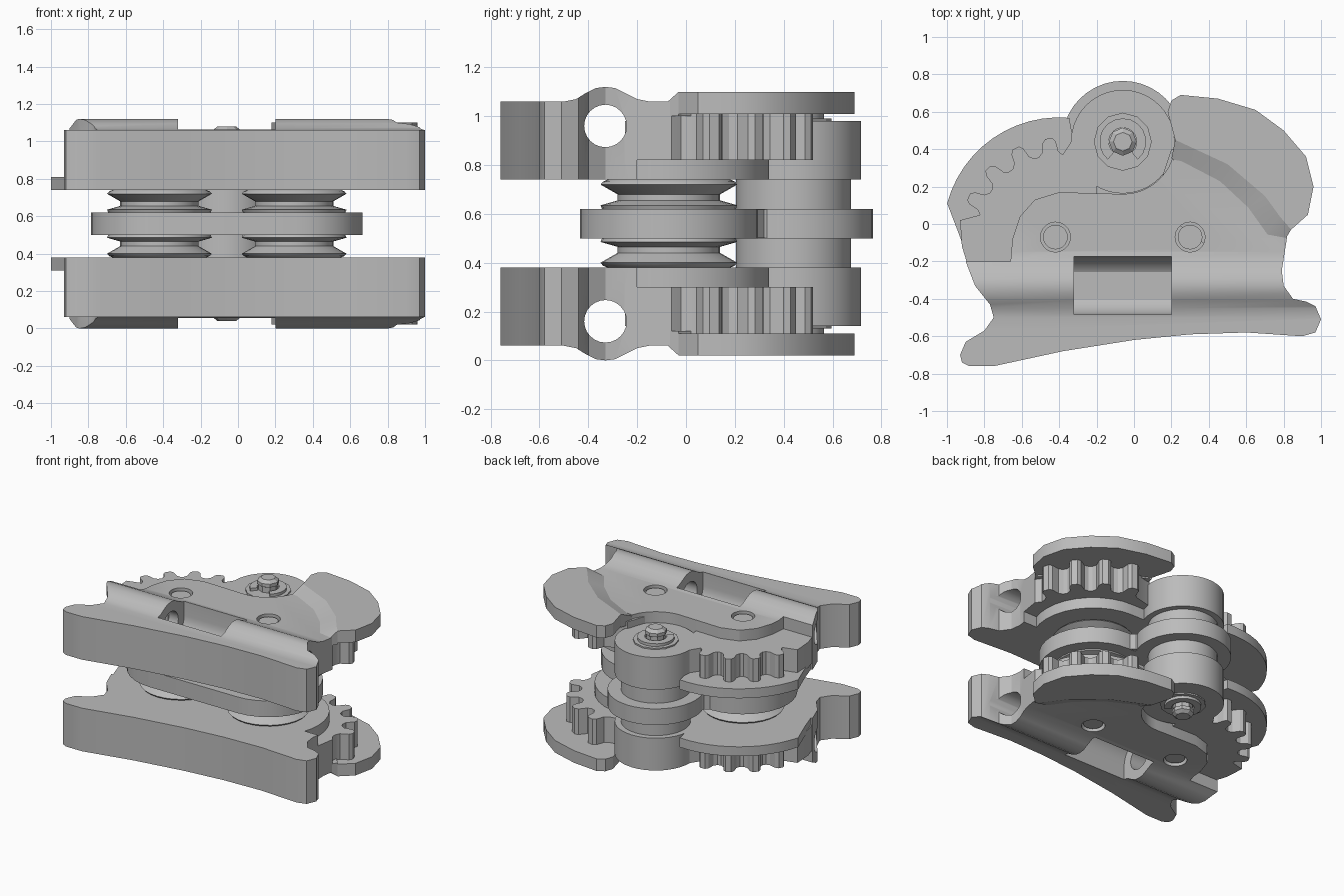
import bpy, bmesh, math
from math import sin, cos, radians, pi

if "Cube" in bpy.data.objects:
    bpy.data.objects.remove(bpy.data.objects["Cube"])

MID = 0.56                      # mirror plane height
HINGE = (-0.06, 0.44)
WHEELS = {"right": (-0.42, -0.07), "left": (0.3, -0.07)}

grey = bpy.data.materials.new("grey_metal")
grey.use_nodes = True
grey.diffuse_color = (0.5, 0.5, 0.5, 1)
grey.node_tree.nodes["Principled BSDF"].inputs["Base Color"].default_value = (0.5, 0.5, 0.5, 1)


def make(name, bm):
    bmesh.ops.remove_doubles(bm, verts=bm.verts, dist=1e-5)
    bmesh.ops.recalc_face_normals(bm, faces=bm.faces)
    me = bpy.data.meshes.new(name)
    bm.to_mesh(me)
    bm.free()
    me.materials.append(grey)
    ob = bpy.data.objects.new(name, me)
    bpy.context.collection.objects.link(ob)
    ob.location.z = MID
    return ob


def prism(name, pts, lo, hi, axis="z"):
    """Extrude an outline along z (points x, y) or along x (points y, z)."""
    bm = bmesh.new()
    if axis == "z":
        vs = [bm.verts.new((p[0], p[1], lo - MID)) for p in pts]
        step = (0, 0, hi - lo)
    else:
        vs = [bm.verts.new((lo, p[0], p[1] - MID)) for p in pts]
        step = (hi - lo, 0, 0)
    face = bm.faces.new(vs)
    top = bmesh.ops.extrude_face_region(bm, geom=[face], use_keep_orig=True)["geom"]
    bmesh.ops.translate(bm, vec=step, verts=[v for v in top if isinstance(v, bmesh.types.BMVert)])
    return make(name, bm)


def arc(c, r, a0, a1, n=12):
    return [(c[0] + r * cos(radians(a0 + (a1 - a0) * i / n)),
             c[1] + r * sin(radians(a0 + (a1 - a0) * i / n))) for i in range(n + 1)]


def disc(name, c, r, lo, hi, n=32, axis="z"):
    return prism(name, arc(c, r, 0, 360 - 360 / n, n - 1), lo, hi, axis)


def lathe(name, c, profile, n=32):
    bm = bmesh.new()
    rings = [[bm.verts.new((c[0] + r * cos(2 * pi * i / n), c[1] + r * sin(2 * pi * i / n), z - MID))
              for i in range(n)] for r, z in profile]
    for a, b in zip(rings, rings[1:]):
        for i in range(n):
            j = (i + 1) % n
            bm.faces.new((a[i], a[j], b[j], b[i]))
    bm.faces.new(rings[0])
    bm.faces.new(rings[-1])
    return make(name, bm)


def stadium(r):
    return arc(WHEELS["left"], r, -90, 90, 16) + arc(WHEELS["right"], r, 90, 270, 16)


def teeth(c, r_in, r_out, a0, count, pitch):
    pts = []
    for k in range(count):
        a = a0 + k * pitch
        for off, r in ((-0.42, r_in), (-0.27, r_in + 0.02), (-0.2, r_out - 0.02), (-0.1, r_out),
                       (0.1, r_out), (0.2, r_out - 0.02), (0.27, r_in + 0.02), (0.42, r_in)):
            t = radians(a + off * pitch)
            pts.append((c[0] + r * cos(t), c[1] + r * sin(t)))
    return pts


def boolean(ob, cutter, op):
    m = ob.modifiers.new("cut", "BOOLEAN")
    m.operation, m.object, m.solver = op, cutter, "EXACT"
    bpy.context.view_layer.update()
    with bpy.context.temp_override(object=ob, active_object=ob, selected_objects=[ob]):
        bpy.ops.object.modifier_apply(modifier=m.name)
    bpy.data.objects.remove(cutter)


mirrored = []

# Jaw body: side profile with the tube ridge, trimmed to the plan outline
profile = [(-0.9, 0.74), (-0.9, 1.06), (-0.5, 1.06), (-0.45, 1.07), (-0.41, 1.095), (-0.37, 1.115),
           (-0.33, 1.12), (-0.29, 1.115), (-0.25, 1.095), (-0.2, 1.07), (-0.15, 1.06),
           (0.8, 1.06), (0.8, 0.82), (-0.2, 0.82), (-0.2, 0.74)]
outline = [(-0.93, -0.7), (-0.92, -0.74), (-0.88, -0.76), (-0.75, -0.76), (-0.38, -0.68), (0, -0.62),
           (0.3, -0.59), (0.6, -0.58), (0.9, -0.6), (0.97, -0.58), (1, -0.51), (0.97, -0.44),
           (0.92, -0.415), (0.85, -0.4), (0.8, -0.33), (0.79, -0.25), (0.82, -0.06), (0.7, 0.1),
           (0.5, 0.25), (0.3, 0.33)]
outline += arc(HINGE, 0.28, -20, -90, 8)
outline += [(-0.4, 0.17), (-0.53, 0.13), (-0.61, 0.04), (-0.65, -0.08), (-0.66, -0.2), (-0.9, -0.2),
            (-0.85, -0.33), (-0.77, -0.43), (-0.75, -0.5), (-0.8, -0.57), (-0.9, -0.63)]
body = prism("jaw_body", profile, -1.2, 1.2, "x")
boolean(body, prism("trim", outline, 0.6, 1.3), "INTERSECT")
tube = (-0.33, 0.96)
boolean(body, disc("bore", tube, 0.087, -1.3, 1.3, 24, "x"), "DIFFERENCE")
window = [(tube[0] - 0.155, 1.3)] + arc(tube, 0.155, 180, 360, 16) + [(tube[0] + 0.155, 1.3)]
boolean(body, prism("window", window, -0.32, 0.2, "x"), "DIFFERENCE")
for c in WHEELS.values():
    boolean(body, disc("axle_recess", c, 0.08, 1.02, 1.3, 20), "DIFFERENCE")
mirrored.append(body)

# Right toothed sector with its low guard flange
gear_r = [(-0.93, 0.02)] + list(reversed(teeth((-0.4, -0.07), 0.44, 0.53, 96, 4, 20)))
gear_r += [(-0.33, 0.45), (-0.2, 0.3), (-0.2, 0.1), (-0.4, -0.25), (-0.88, -0.25), (-0.92, -0.12)]
mirrored.append(prism("right_gear_sector", gear_r, 0.79, 0.98))
flange_r = arc((-0.4, -0.05), 0.62, 165, 85, 12)
flange_r += [(-0.3, 0.3), (-0.3, -0.25), (-0.87, -0.25), (-0.93, -0.07)]
mirrored.append(prism("right_flange", flange_r, 0.74, 0.81))

# Left toothed sector under a high guard flange
gear_l = teeth((0.3, -0.07), 0.5, 0.6, 18, 4, 20) + [(0.2, 0.4), (0.1, 0.1), (0.5, -0.2), (0.78, -0.2)]
mirrored.append(prism("left_gear_sector", gear_l, 0.82, 1.03))
inner = [(0.2, 0.35), (0.45, 0.22), (0.6, 0.08), (0.7, -0.06), (0.81, -0.08)]
crest = [(0.22, 0.45), (0.5, 0.32), (0.7, 0.15), (0.78, 0.04), (0.84, -0.03)]
rim = [(0.93, 0.05), (0.96, 0.2), (0.92, 0.36), (0.8, 0.5), (0.65, 0.61), (0.45, 0.67), (0.25, 0.69),
       (0.2, 0.66), (0.18, 0.6)]
mirrored.append(prism("left_flange", crest[::-1][-1:] + crest[1:] + rim, 1.01, 1.1))
bm = bmesh.new()
low = [bm.verts.new((x, y, 1.055 - MID)) for x, y in inner]
high = [bm.verts.new((x, y, 1.1 - MID)) for x, y in crest]
base = [[bm.verts.new((x, y, 1.0 - MID)) for x, y in line] for line in (inner, crest)]
for i in range(len(inner) - 1):
    for a, b in ((low, high), (base[0], base[1]), (low, base[0]), (high, base[1])):
        bm.faces.new((a[i], a[i + 1], b[i + 1], b[i]))
for i in (0, -1):
    bm.faces.new((low[i], high[i], base[1][i], base[0][i]))
mirrored.append(make("left_flange_ramp", bm))

# Cheek plate beside the wheels, hinge barrel and its fastener
mirrored.append(prism("cheek_plate", stadium(0.41), 0.74, 0.825))
mirrored.append(disc("hinge_barrel", HINGE, 0.277, 0.74, 0.98, 40))
mirrored.append(disc("hinge_washer", HINGE, 0.155, 0.98, 0.99, 12))
clip = arc(HINGE, 0.125, -50, 230, 14) + arc(HINGE, 0.075, 230, -50, 14)
mirrored.append(prism("hinge_clip", clip, 0.985, 1.01))
mirrored.append(lathe("hinge_pin", HINGE, [(0.065, 0.97), (0.065, 1.03), (0.075, 1.035),
                                           (0.075, 1.06), (0.05, 1.08)], 8))

# Grooved wheels and axle ends
for side, c in WHEELS.items():
    mirrored.append(lathe(side + "_wheel", c, [(0.27, 0.61), (0.28, 0.635), (0.21, 0.655), (0.21, 0.68),
                                               (0.28, 0.72), (0.27, 0.732), (0.23, 0.75)], 28))
    mirrored.append(disc(side + "_axle_end", c, 0.066, 1.0, 1.045, 20))

for ob in mirrored:
    m = ob.modifiers.new("mirror", "MIRROR")
    m.use_axis = (False, False, True)

# Centre plate and hinge spacer
centre = [prism("centre_plate", stadium(0.365), 0.5, 0.62),
          disc("centre_hinge_ring", HINGE, 0.325, 0.5, 0.62, 40),
          prism("centre_neck", [(-0.46, 0.25), (0.34, 0.25), (0.25, 0.32), (0.22, 0.42),
                                (-0.34, 0.42), (-0.37, 0.32)], 0.502, 0.618),
          disc("hinge_spacer", HINGE, 0.235, 0.36, 0.76, 40)]

bpy.ops.object.select_all(action="DESELECT")
for ob in mirrored + centre:
    ob.select_set(True)
    bpy.context.view_layer.objects.active = ob
bpy.ops.object.shade_smooth_by_angle(angle=radians(28))
